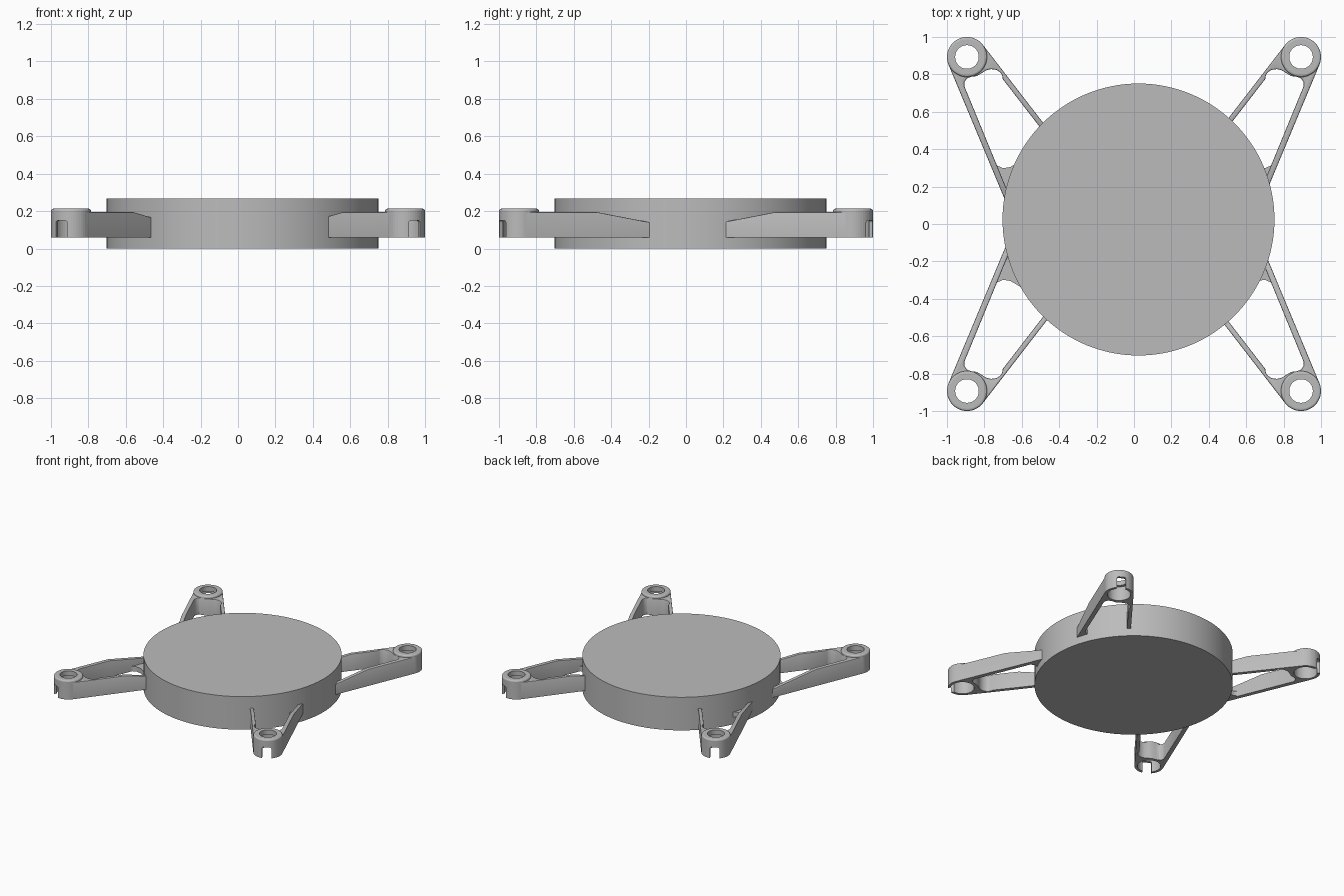
import bpy, bmesh, math
from mathutils import Vector, Matrix

if "Cube" in bpy.data.objects:
    bpy.data.objects.remove(bpy.data.objects["Cube"])

grey = bpy.data.materials.new("light_grey")
grey.diffuse_color = (0.5, 0.5, 0.5, 1)
grey.use_nodes = True
grey.node_tree.nodes["Principled BSDF"].inputs["Base Color"].default_value = grey.diffuse_color

RING = Vector((0.893, 0.893, 0))        # mount centre in the +x +y corner
AXIS = Vector((-0.5, -0.866, 0))        # arm direction, mount towards body
BASE = 0.06


def finish(name, bm, helper=False):
    bmesh.ops.recalc_face_normals(bm, faces=bm.faces)
    mesh = bpy.data.meshes.new(name)
    bm.to_mesh(mesh)
    bm.free()
    mesh.materials.append(grey)
    ob = bpy.data.objects.new(name, mesh)
    bpy.context.collection.objects.link(ob)
    if helper:
        ob.hide_render = True
        ob.hide_set(True)
    return ob


def prism(points, z0, z1):
    bm = bmesh.new()
    face = bm.faces.new([bm.verts.new((x, y, z0)) for x, y in points])
    out = bmesh.ops.extrude_face_region(bm, geom=[face])
    tops = [v for v in out["geom"] if isinstance(v, bmesh.types.BMVert)]
    bmesh.ops.translate(bm, verts=tops, vec=(0, 0, z1 - z0))
    return bm


def circle(centre, r, n=48):
    return [(centre.x + r * math.cos(2 * math.pi * i / n),
             centre.y + r * math.sin(2 * math.pi * i / n)) for i in range(n)]


def bevel_top(bm, z, width, segments=2):
    rim = [e for e in bm.edges if len(e.link_faces) == 2
           and all(v.co.z > z for v in e.verts)
           and any(abs(f.normal.z) < 0.3 for f in e.link_faces)]
    bmesh.ops.bevel(bm, geom=rim, offset=width, segments=segments,
                    affect='EDGES', profile=0.5)


def boolean(ob, other, operation):
    mod = ob.modifiers.new(operation.lower(), 'BOOLEAN')
    mod.object, mod.operation, mod.solver = other, operation, 'EXACT'


def mirror_four(ob):
    ob.modifiers.new("four_corners", 'MIRROR').use_axis = (True, True, False)


def smooth(ob):
    bpy.ops.object.select_all(action='DESELECT')
    ob.select_set(True)
    bpy.context.view_layer.objects.active = ob
    bpy.ops.object.shade_smooth_by_angle(angle=math.radians(35))


# Round central body
body = finish("round_body", prism(circle(Vector((0.024, 0.024, 0)), 0.727, 128), 0, 0.268))
smooth(body)

# Forked arm: two thin struts joined at the mount, top sloping down to the body
outline = [(0.66, 0.057), (0.992, 0.852), (0.893, 0.893), (0.808, 0.958), (0.41, 0.443),
           (0.432, 0.426), (0.702, 0.775), (0.705, 0.795), (0.715, 0.811), (0.735, 0.824),
           (0.765, 0.828), (0.79, 0.822), (0.815, 0.806), (0.84, 0.791), (0.87, 0.787),
           (0.894, 0.778), (0.906, 0.76), (0.907, 0.737), (0.632, 0.068)]
bm = prism(outline, BASE, 0.195)
bmesh.ops.bisect_plane(bm, geom=bm.verts[:] + bm.edges[:] + bm.faces[:],
                       plane_co=RING + AXIS * 0.39, plane_no=AXIS)
for v in bm.verts:
    reach = (v.co - RING).dot(AXIS) - 0.39
    if v.co.z > 0.19 and reach > 0:
        v.co.z -= reach * 0.18
bmesh.ops.recalc_face_normals(bm, faces=bm.faces)
bevel_top(bm, 0.1, 0.006)
arm = finish("forked_arms", bm)

# Mount collar, slightly taller than the struts, with a rounded rim
bm = prism(circle(RING, 0.107), BASE, 0.213)
bmesh.ops.recalc_face_normals(bm, faces=bm.faces)
bevel_top(bm, 0.2, 0.012, 3)
collar = finish("mount_collar", bm, helper=True)

# Bore, top hole and cable notch cutters
bore = finish("bore_cutter", prism(circle(RING, 0.086), 0, 0.175), helper=True)
hole = finish("hole_cutter", prism(circle(RING, 0.063), 0, 0.4), helper=True)
out, side = -AXIS, Vector((0.866, -0.5, 0))
notch_bm = bmesh.new()
bmesh.ops.create_cube(notch_bm, size=1, matrix=Matrix.Translation(RING + out * 0.11 + Vector((0, 0, 0.075)))
                      @ Matrix.Rotation(math.atan2(out.y, out.x), 4, 'Z')
                      @ Matrix.Diagonal((0.12, 0.068, 0.15, 1)))
bevel_edges = [e for e in notch_bm.edges if all(v.co.z > 0.1 for v in e.verts)
               and abs((e.verts[0].co - e.verts[1].co).dot(out)) > 0.1]
bmesh.ops.bevel(notch_bm, geom=bevel_edges, offset=0.012, segments=3, affect='EDGES', profile=0.5)
notch = finish("notch_cutter", notch_bm, helper=True)

boolean(arm, collar, 'UNION')
for cutter in (bore, hole, notch):
    boolean(arm, cutter, 'DIFFERENCE')
mirror_four(arm)
smooth(arm)

# Low web plate bridging the struts near the body
web = finish("arm_webs", prism([(0.66, 0.07), (0.762, 0.35), (0.75, 0.338), (0.735, 0.314),
                                (0.70, 0.298), (0.66, 0.305), (0.50, 0.40), (0.44, 0.435),
                                (0.45, 0.20)], BASE + 0.001, 0.1))
mirror_four(web)
smooth(web)
